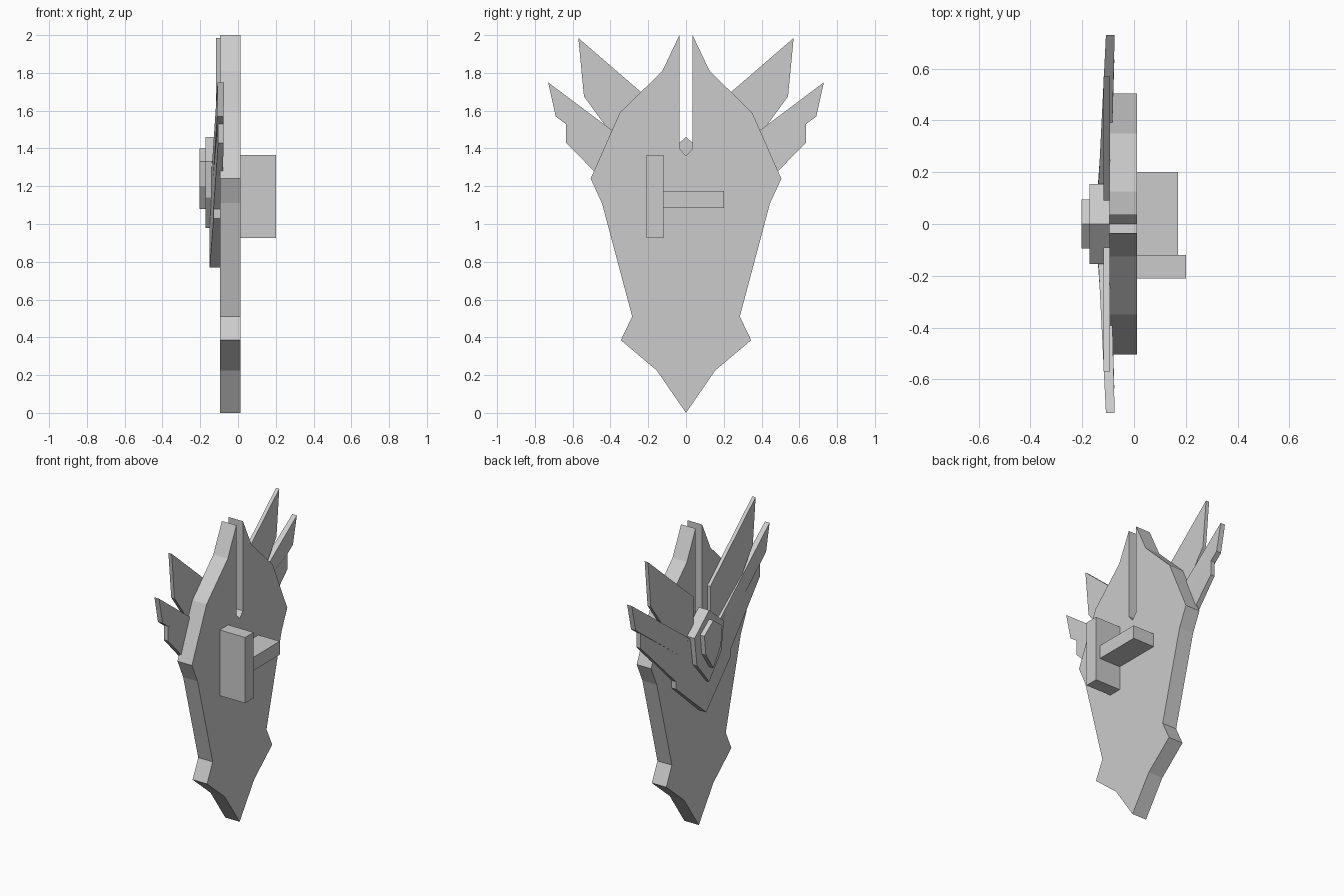
import bpy
import bmesh

cube = bpy.data.objects.get("Cube")
if cube:
    bpy.data.objects.remove(cube, do_unlink=True)

grey = bpy.data.materials.new("light grey")
grey.use_nodes = True
grey.diffuse_color = (0.6, 0.6, 0.6, 1)
grey.node_tree.nodes["Principled BSDF"].inputs["Base Color"].default_value = (0.6, 0.6, 0.6, 1)


def slab(name, outline, outer, inner, outer_slope=0, inner_slope=0, mirror=False):
    """Extrude a (y, z) outline along x; slopes tilt each face across y."""
    bm = bmesh.new()
    a = [bm.verts.new((outer + outer_slope * y, y, z)) for y, z in outline]
    b = [bm.verts.new((inner + inner_slope * y, y, z)) for y, z in outline]
    bm.faces.new(a)
    bm.faces.new(b[::-1])
    n = len(outline)
    for i in range(n):
        j = (i + 1) % n
        bm.faces.new((a[j], a[i], b[i], b[j]))
    bmesh.ops.recalc_face_normals(bm, faces=bm.faces)
    mesh = bpy.data.meshes.new(name)
    bm.to_mesh(mesh)
    bm.free()
    mesh.materials.append(grey)
    obj = bpy.data.objects.new(name, mesh)
    bpy.context.collection.objects.link(obj)
    if mirror:
        mod = obj.modifiers.new("mirror", "MIRROR")
        mod.use_axis = (False, True, False)
        mod.use_mirror_merge = False
    return obj


def both_sides(half):
    """Close a half outline that starts and ends on y = 0."""
    return half + [(-y, z) for y, z in half[-2:0:-1]]


def rect(y0, y1, z0, z1):
    return [(y0, z0), (y1, z0), (y1, z1), (y0, z1)]


# Main shield plate with the slot between its two horns
slab("shield_plate", both_sides([
    (0, 0), (0.155, 0.225), (0.345, 0.385), (0.285, 0.51), (0.445, 1.11),
    (0.505, 1.24), (0.35, 1.59), (0.125, 1.81), (0.035, 2.0), (0.035, 1.4),
    (0, 1.36)]), -0.095, 0.012)

# Three pairs of wing feathers
slab("upper_feathers", [(0.09, 1.06), (0.54, 1.675), (0.57, 1.985), (0.09, 1.57)],
     -0.117, -0.093, mirror=True)
slab("middle_feathers", [(0.05, 1.09), (0.69, 1.57), (0.73, 1.75), (0.05, 1.24)],
     -0.145, -0.093, 0.05, 0.025, mirror=True)
slab("lower_feathers", [
    (0, 0.77), (0.29, 1.03), (0.29, 1.08), (0.635, 1.43), (0.635, 1.53), (0, 1.23)],
    -0.15, -0.095, 0.07, 0.03, mirror=True)

# Stepped gem in the middle of the wings
slab("gem_base", both_sides([
    (0, 0.98), (0.13, 1.14), (0.155, 1.33), (0, 1.46)]), -0.172, -0.094)
slab("gem_top", both_sides([
    (0, 1.08), (0.08, 1.2), (0.095, 1.33), (0, 1.4)]), -0.203, -0.17)

# Grip and arm brace on the inner side
slab("grip", rect(-0.21, -0.12, 0.925, 1.365), 0.01, 0.2)
slab("arm_brace", rect(-0.12, 0.2, 1.085, 1.175), 0.01, 0.17)
